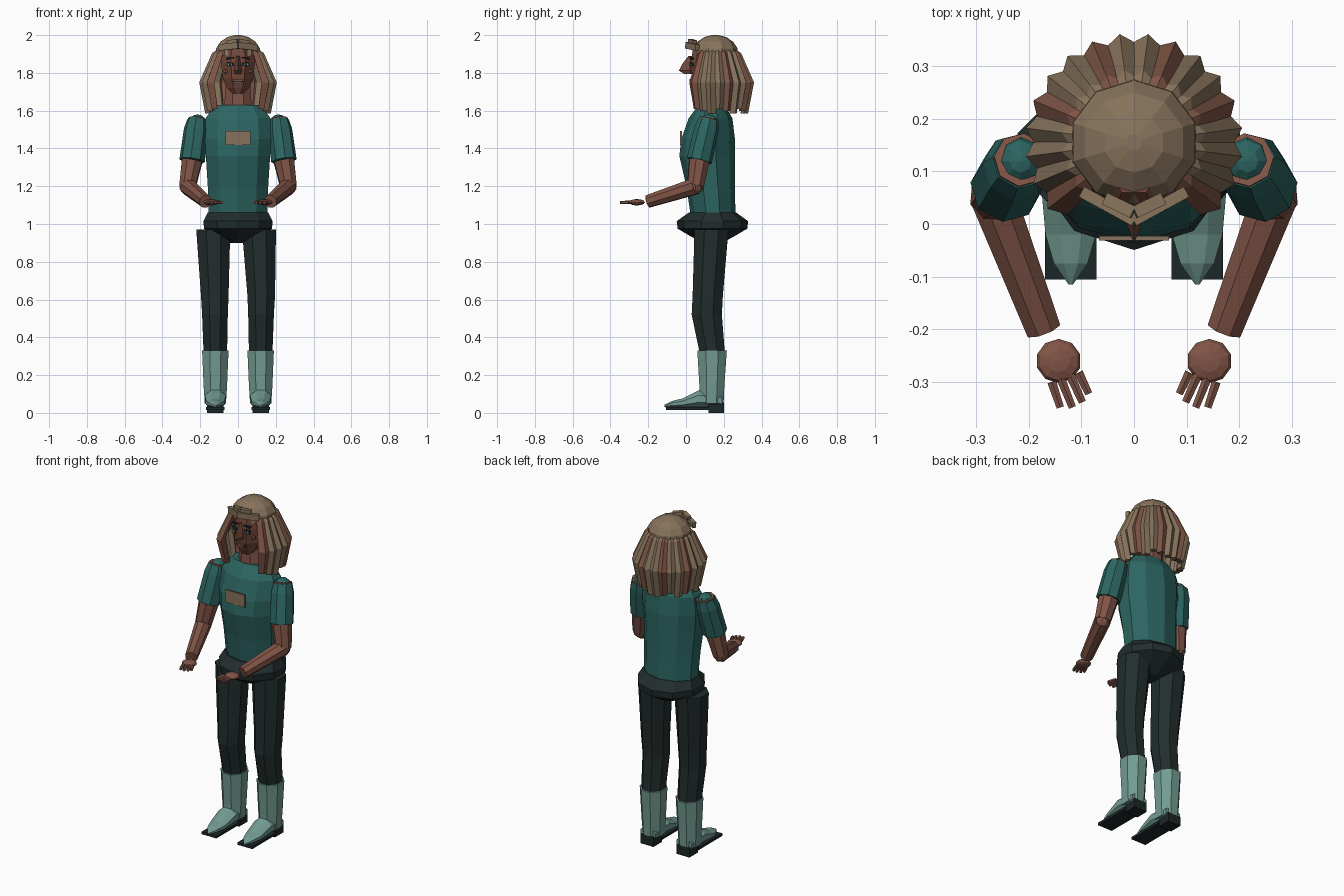
import bpy, bmesh, math
from mathutils import Vector, Matrix

default = bpy.data.objects.get("Cube")
if default:
    bpy.data.objects.remove(default)


def material(name, rgb):
    m = bpy.data.materials.new(name)
    m.use_nodes = True
    m.diffuse_color = (*rgb, 1)
    m.node_tree.nodes["Principled BSDF"].inputs["Base Color"].default_value = (*rgb, 1)
    return m


SKIN = material("brown skin", (0.22, 0.09, 0.062))
FACE = material("dark brown skin", (0.18, 0.065, 0.043))
HAIR = material("tan hair", (0.24, 0.17, 0.105))
RUST = material("rust hair", (0.21, 0.09, 0.06))
SHIRT = material("teal shirt", (0.025, 0.13, 0.12))
PANTS = material("dark trousers", (0.016, 0.026, 0.026))
BOOT = material("pale green boots", (0.17, 0.33, 0.285))
SOLE = material("black sole", (0.012, 0.02, 0.02))
EYE = material("blue eyes", (0.12, 0.32, 0.36))

SIDES = (("left", 1), ("right", -1))


def finish(name, bm, mat):
    bmesh.ops.recalc_face_normals(bm, faces=bm.faces)
    mesh = bpy.data.meshes.new(name)
    bm.to_mesh(mesh)
    bm.free()
    mesh.materials.append(mat)
    obj = bpy.data.objects.new(name, mesh)
    bpy.context.collection.objects.link(obj)
    return obj


def skin_rings(bm, rings, capped=True):
    """Join rings of points with quads and close both ends."""
    rows = [[bm.verts.new(p) for p in ring] for ring in rings]
    n = len(rows[0])
    for a, b in zip(rows, rows[1:]):
        for i in range(n):
            j = (i + 1) % n
            bm.faces.new((a[i], a[j], b[j], b[i]))
    if capped:
        bm.faces.new(rows[0])
        bm.faces.new(rows[-1])


def circle(n, phase):
    # flat sides touch the given radius when phase is a half step
    k = 1 / math.cos(phase * 2 * math.pi / n)
    steps = [(i + phase) * 2 * math.pi / n for i in range(n)]
    return [(k * math.cos(t), k * math.sin(t)) for t in steps]


def loft(name, mat, rings, n=8, x=0, phase=0.5, turn=None):
    """Stack of level rings: (x, y, z, radius x, radius y)."""
    bm = bmesh.new()
    skin_rings(bm, [[(x + cx + rx * u, cy + ry * v, z) for u, v in circle(n, phase)]
                    for cx, cy, z, rx, ry in rings])
    if turn:
        bm.transform(turn)
    return finish(name, bm, mat)


def tube(name, mat, stops, n=8, capped=True):
    """Round limb through (point, radius) stops."""
    pts = [Vector(p) for p, r in stops]
    bm, rings = bmesh.new(), []
    for i, (p, r) in enumerate(stops):
        way = pts[min(i + 1, len(pts) - 1)] - pts[max(i - 1, 0)]
        q = way.to_track_quat('Z', 'Y')
        rings.append([pts[i] + q @ Vector((r * u, r * v, 0)) for u, v in circle(n, 0.5)])
    skin_rings(bm, rings, capped)
    return finish(name, bm, mat)


def box(name, mat, centre, size, yaw=0, roll=0):
    bm = bmesh.new()
    bmesh.ops.create_cube(bm, size=1)
    bm.transform(Matrix.Translation(centre) @ Matrix.Rotation(yaw, 4, 'Z')
                 @ Matrix.Rotation(roll, 4, 'Y') @ Matrix.Diagonal((*size, 1)))
    return finish(name, bm, mat)


def ball(name, mat, centre, radii, n=10):
    bm = bmesh.new()
    bmesh.ops.create_uvsphere(bm, u_segments=n, v_segments=6, radius=1)
    bm.transform(Matrix.Translation(centre) @ Matrix.Diagonal((*radii, 1)))
    return finish(name, bm, mat)


# Torso and hips
loft("shirt", SHIRT, [
    (0, .145, 1.03, .155, .112), (0, .13, 1.2, .16, .122), (0, .112, 1.36, .17, .14),
    (0, .117, 1.45, .178, .135), (0, .13, 1.56, .172, .11), (0, .135, 1.63, .12, .065)], n=10)
loft("hips", PANTS, [
    (0, .14, .9, .04, .05), (0, .14, .935, .12, .11), (0, .14, .975, .18, .175),
    (0, .14, 1.015, .183, .18), (0, .14, 1.06, .16, .12)], n=10)
box("chest_badge", HAIR, (0, -.027, 1.455), (.132, .009, .075))

# Neck and head
loft("neck", SKIN, [(0, .135, 1.58, .075, .065), (0, .135, 1.75, .065, .06)])
loft("head", FACE, [
    (0, .095, 1.69, .033, .035), (0, .11, 1.72, .058, .065), (0, .13, 1.77, .08, .1),
    (0, .135, 1.85, .09, .11), (0, .14, 1.92, .085, .105), (0, .14, 1.965, .055, .08)])
loft("nose", FACE, [
    (0, .025, 1.795, .018, .035), (0, .02, 1.812, .021, .058),
    (0, .022, 1.85, .014, .04), (0, .025, 1.89, .009, .012)], n=4, phase=0)
box("upper_lip", RUST, (0, .03, 1.762), (.05, .022, .01))
box("mouth_line", SOLE, (0, .031, 1.754), (.055, .018, .005))
box("lower_lip", RUST, (0, .034, 1.746), (.042, .022, .011))
for side, s in SIDES:
    box(f"{side}_eye_rim", SOLE, (s * .041, .03, 1.846), (.034, .014, .02), s * .25)
    box(f"{side}_eye", EYE, (s * .041, .027, 1.845), (.024, .014, .012), s * .25)
    box(f"{side}_pupil", SOLE, (s * .041, .025, 1.845), (.009, .013, .012), s * .25)
    box(f"{side}_brow", SOLE, (s * .042, .03, 1.878), (.04, .016, .008), s * .25, s * .15)
    ball(f"{side}_cheek", RUST, (s * .066, .053, 1.808), (.012, .01, .012), 6)

# Hair cap, fringe and hanging locks
loft("hair_cap", HAIR, [
    (0, .155, 1.89, .118, .115), (0, .155, 1.93, .116, .112), (0, .155, 1.965, .093, .09),
    (0, .155, 1.99, .055, .055), (0, .155, 2.0, .015, .015)], n=10)
for side, s in SIDES:
    box(f"{side}_fringe", HAIR, (s * .048, .033, 1.94), (.115, .022, .034), s * .5, s * .1)
    box(f"{side}_fringe_top", HAIR, (s * .028, .035, 1.966), (.06, .024, .02), s * .45, s * .15)
    for k in range(9):
        angle = math.radians(90 - s * (7.5 + 15 * k))
        drop = 1.585 + .012 * (k % 3)
        around = Matrix.Translation((0, .155, 0)) @ Matrix.Rotation(angle, 4, 'Z')
        loft(f"{side}_hair_lock_{k + 1}", RUST if k in (1, 4, 8) else HAIR, [
            (.155, 0, drop, .02, .024), (.183, 0, 1.75, .024, .033),
            (.118, 0, 1.905, .02, .024), (.1, 0, 1.925, .008, .012)],
            n=4, phase=0, turn=around)

for side, s in SIDES:
    # Arms
    shoulder, cuff = (s * .215, .12, 1.55), (s * .243, .07, 1.335)
    elbow, wrist = (s * .267, .05, 1.2), (s * .172, -.2, 1.12)
    tube(f"{side}_sleeve", SHIRT, [
        (shoulder, .05), ((s * .222, .108, 1.5), .06), (cuff, .063)])
    tube(f"{side}_shoulder_skin", SKIN, [((s * .214, .122, 1.556), .048), (cuff, .048)])
    ball(f"{side}_shoulder", SHIRT, (s * .215, .12, 1.545), (.042, .045, .035), 8)
    tube(f"{side}_upper_arm", SKIN, [(cuff, .053), (elbow, .043)])
    ball(f"{side}_elbow", SKIN, elbow, (.043, .043, .043), 8)
    tube(f"{side}_forearm", SKIN, [(elbow, .043), (wrist, .033)])

    # Hands
    ball(f"{side}_palm", SKIN, (s * .143, -.26, 1.115), (.043, .042, .017))
    fingers = [((.156, -.3), (.14, -.348)), ((.141, -.288), (.117, -.348)),
               ((.122, -.285), (.098, -.338)), ((.105, -.282), (.086, -.322))]
    for i, (a, b) in enumerate(fingers):
        tube(f"{side}_finger_{i + 1}", SKIN, [
            ((s * a[0], a[1], 1.115), .0085), ((s * b[0], b[1], 1.113), .007)], n=6)

    # Legs
    loft(f"{side}_trouser_leg", PANTS, [
        (0, .14, .31, .062, .066), (-.002, .11, .52, .068, .08),
        (-.003, .115, .62, .073, .08), (-.011, .135, .97, .09, .09)][::1],
        x=s * .12) if s < 0 else loft(f"{side}_trouser_leg", PANTS, [
        (0, .14, .31, .062, .066), (.002, .11, .52, .068, .08),
        (.003, .115, .62, .073, .08), (-.009, .135, .97, .09, .09)], x=s * .12)

    # Boots
    loft(f"{side}_boot_shaft", BOOT, [
        (0, .135, .05, .056, .064), (0, .137, .14, .062, .066), (0, .138, .33, .07, .078)],
        x=s * .12)
    # foot is stacked heel to toe, then tipped forward onto the sole
    tip = Matrix.Rotation(math.pi / 2, 4, 'X')
    loft(f"{side}_boot_foot", BOOT, [
        (0, .065, -.19, .05, .035), (0, .075, -.07, .056, .045),
        (0, .052, .02, .048, .024), (0, .046, .075, .032, .017),
        (0, .036, .115, .004, .006)], x=s * .12, turn=tip)
    box(f"{side}_sole", SOLE, (s * .12, .01, .024), (.098, .23, .015))
    box(f"{side}_heel", SOLE, (s * .12, .16, .028), (.086, .08, .056))
